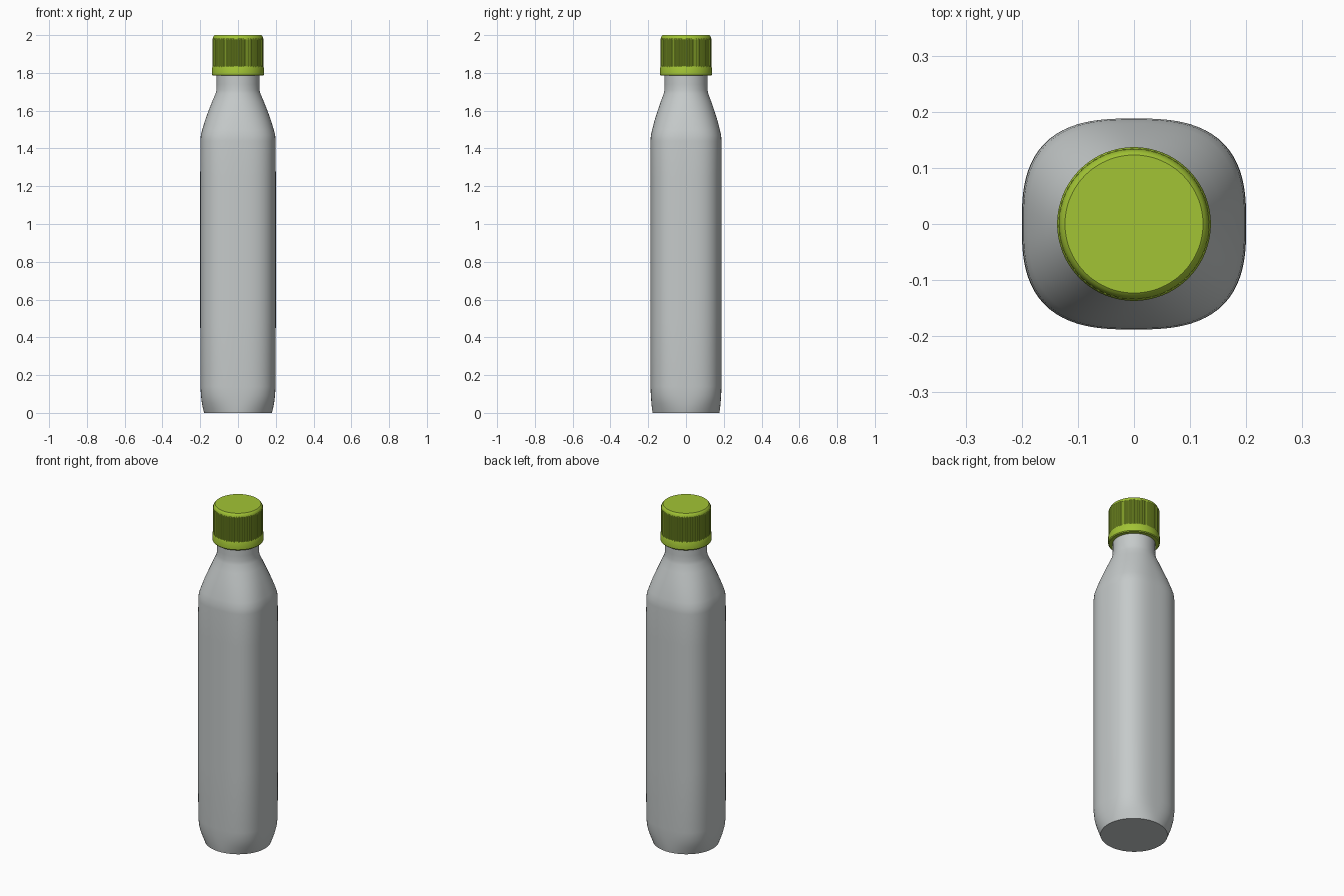
import bpy
import bmesh
from math import cos, sin, pi, copysign, radians

cube = bpy.data.objects.get("Cube")
if cube:
    bpy.data.objects.remove(cube)


def material(name, rgb):
    m = bpy.data.materials.new(name)
    m.use_nodes = True
    m.diffuse_color = (*rgb, 1)
    m.node_tree.nodes["Principled BSDF"].inputs["Base Color"].default_value = (*rgb, 1)
    return m


def superellipse(rx, ry, power, z, count):
    """Closed ring that goes from round (power 2) to squarish."""
    ring = []
    for i in range(count):
        a = 2 * pi * (i + 0.5) / count
        c, s = cos(a), sin(a)
        k = (abs(c) ** power + abs(s) ** power) ** (-1 / power)
        ring.append((rx * c * k, ry * s * k, z))
    return ring


def knurled(r, depth, z, teeth):
    """Ring of flat-topped ridges, four points to a tooth."""
    ring = []
    for i in range(teeth * 4):
        a = 2 * pi * (i + 0.5) / (teeth * 4)
        rr = r if i % 4 < 2 else r - depth
        ring.append((rr * cos(a), rr * sin(a), z))
    return ring


def loft(name, rings, mat, angle):
    bm = bmesh.new()
    loops = [[bm.verts.new(p) for p in ring] for ring in rings]
    for low, high in zip(loops, loops[1:]):
        for i in range(len(low)):
            j = (i + 1) % len(low)
            bm.faces.new((low[i], low[j], high[j], high[i]))
    bm.faces.new(loops[0][::-1])
    bm.faces.new(loops[-1])
    mesh = bpy.data.meshes.new(name)
    bm.to_mesh(mesh)
    bm.free()
    obj = bpy.data.objects.new(name, mesh)
    bpy.context.collection.objects.link(obj)
    mesh.materials.append(mat)
    bpy.ops.object.select_all(action="DESELECT")
    obj.select_set(True)
    bpy.context.view_layer.objects.active = obj
    bpy.ops.object.shade_smooth_by_angle(angle=radians(angle))
    return obj


grey = material("bottle grey", (0.56, 0.59, 0.59))
green = material("cap green", (0.36, 0.55, 0.035))

# Bottle: round foot, squarish body, shoulder tapering to a round neck
# (height, half width, half depth, squareness)
profile = [
    (0.0, 0.179, 0.177, 2.0), (0.02, 0.185, 0.180, 2.1), (0.05, 0.191, 0.183, 2.35),
    (0.09, 0.196, 0.186, 2.65), (0.14, 0.199, 0.188, 2.8), (0.5, 0.2, 0.188, 2.8),
    (1.25, 0.2, 0.188, 2.8), (1.44, 0.199, 0.188, 2.8), (1.47, 0.197, 0.186, 2.75),
    (1.50, 0.189, 0.179, 2.65), (1.55, 0.174, 0.166, 2.45), (1.60, 0.156, 0.150, 2.25),
    (1.65, 0.136, 0.133, 2.1), (1.69, 0.119, 0.118, 2.0), (1.71, 0.114, 0.114, 2.0),
    (1.74, 0.113, 0.113, 2.0), (1.80, 0.113, 0.113, 2.0),
]
loft("bottle_body", [superellipse(rx, ry, n, z, 96) for z, rx, ry, n in profile], grey, 40)

# Cap: tamper band below a ridged grip with a rounded rim
band = [(1.785, 0.133), (1.79, 0.137), (1.828, 0.137), (1.836, 0.133)]
loft("cap_band", [superellipse(r, r, 2, z, 96) for z, r in band], green, 30)
loft("cap_grip", [knurled(0.135, 0.003, z, 60) for z in (1.83, 1.982)], green, 20)
rim = [(1.978, 0.134), (1.988, 0.132), (1.996, 0.128), (2.0, 0.123)]
loft("cap_top", [superellipse(r, r, 2, z, 96) for z, r in rim], green, 30)
